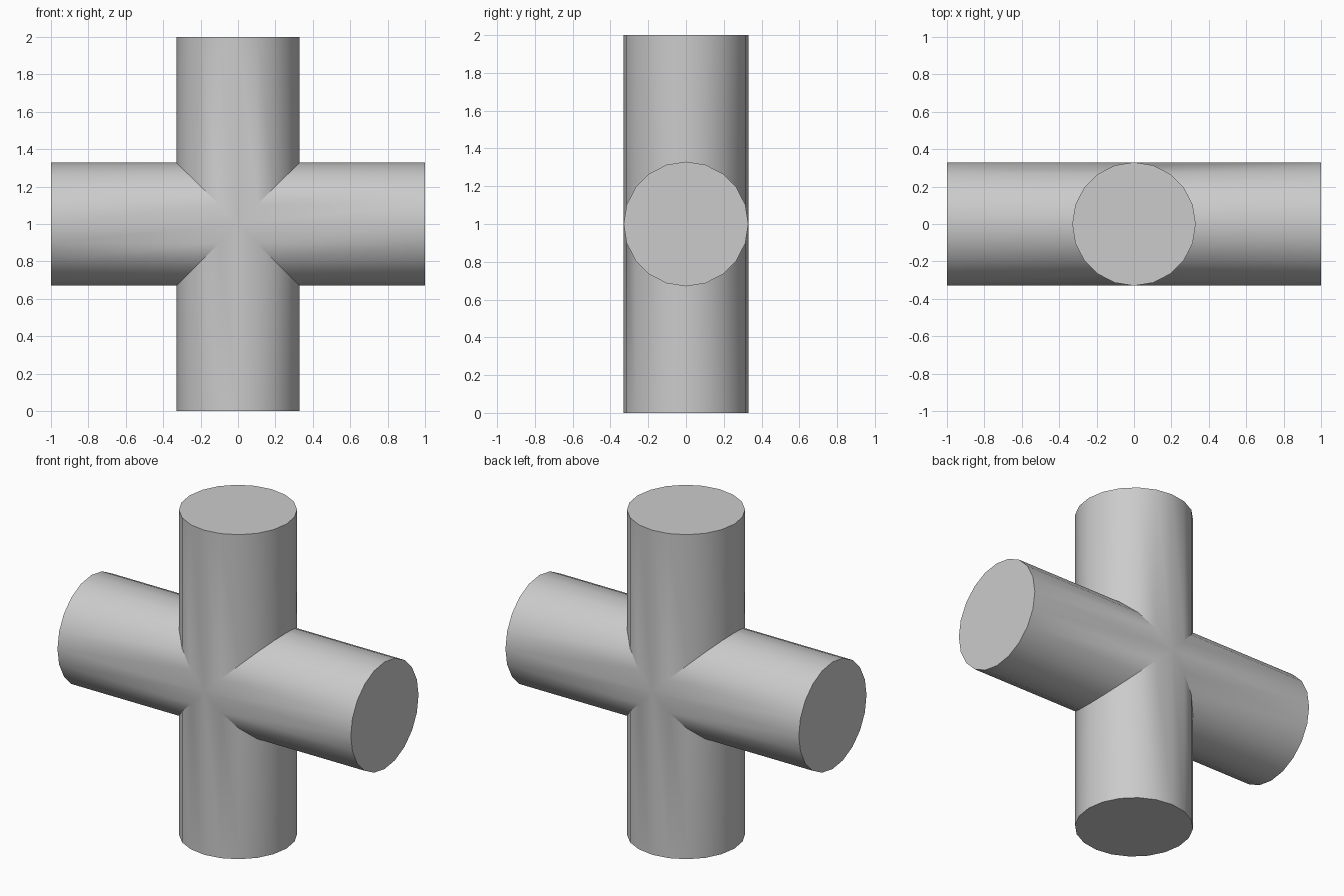
import bpy
import bmesh
import math
from mathutils import Matrix, Vector

cube = bpy.data.objects.get("Cube")
if cube:
    bpy.data.objects.remove(cube, do_unlink=True)

SIDES = 20
RADIUS = 0.33
REACH = 1.0

# Plain grey material
grey = bpy.data.materials.new("plain_grey")
grey.use_nodes = True
colour = (0.6, 0.6, 0.6, 1)
grey.diffuse_color = colour
grey.node_tree.nodes["Principled BSDF"].inputs["Base Color"].default_value = colour


def add_arm(bm, turn):
    """One round arm with a mitred inner end and a flat outer cap."""
    rot = Matrix.Rotation(turn, 3, "Y")
    inner, outer = [], []
    for i in range(SIDES):
        a = math.tau * i / SIDES
        y, z = RADIUS * math.sin(a), RADIUS * math.cos(a)
        inner.append(bm.verts.new(rot @ Vector((abs(z), y, z))))
        outer.append(bm.verts.new(rot @ Vector((REACH, y, z))))
    for i in range(SIDES):
        j = (i + 1) % SIDES
        bm.faces.new((inner[i], outer[i], outer[j], inner[j]))
    bm.faces.new(outer)


# Four arms welded into one cross-shaped joint
bm = bmesh.new()
for quarter in range(4):
    add_arm(bm, quarter * math.pi / 2)
bmesh.ops.remove_doubles(bm, verts=bm.verts, dist=0.001)
bmesh.ops.recalc_face_normals(bm, faces=bm.faces)
mesh = bpy.data.meshes.new("pipe_cross")
bm.to_mesh(mesh)
bm.free()
mesh.materials.append(grey)

cross = bpy.data.objects.new("pipe_cross", mesh)
cross.location.z = REACH
bpy.context.collection.objects.link(cross)

# Smooth barrels, sharp caps and seams
bpy.ops.object.select_all(action="DESELECT")
cross.select_set(True)
bpy.context.view_layer.objects.active = cross
bpy.ops.object.shade_smooth_by_angle(angle=math.radians(30))
